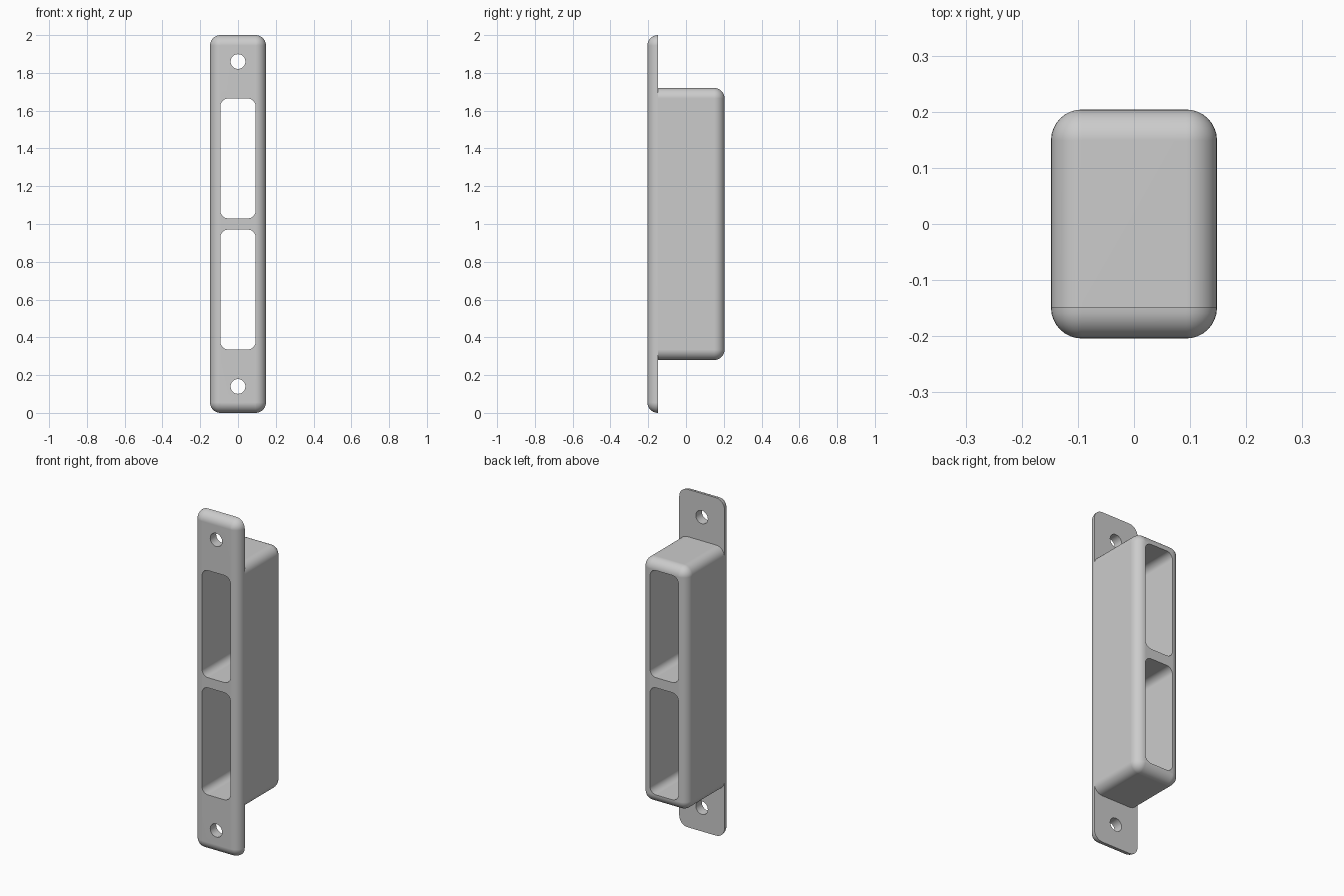
import bpy, bmesh, math

if "Cube" in bpy.data.objects:
    bpy.data.objects.remove(bpy.data.objects["Cube"])

HALF_W, DEPTH, SEAM, FILLET = 0.148, 0.204, -0.148, 0.055
SEG = 8

grey = bpy.data.materials.new("light_grey")
grey.use_nodes = True
colour = (0.6, 0.6, 0.6, 1)
grey.diffuse_color = colour
grey.node_tree.nodes["Principled BSDF"].inputs["Base Color"].default_value = colour


def outline(half_w, z0, z1, r, seg):
    """Rounded rectangle in x and z."""
    pts = []
    corners = [(half_w - r, z1 - r), (r - half_w, z1 - r),
               (r - half_w, z0 + r), (half_w - r, z0 + r)]
    for k, (cx, cz) in enumerate(corners):
        for i in range(seg + 1):
            a = math.pi / 2 * (k + i / seg)
            pts.append((cx + r * math.cos(a), cz + r * math.sin(a)))
    return pts


def loft(name, half_w, z0, z1, r, sections, seg=SEG):
    """Solid through rounded rectangles, each section being (y, inset)."""
    bm = bmesh.new()
    rings = []
    for y, d in sections:
        pts = outline(half_w - d, z0 + d, z1 - d, max(r - d, 0), seg)
        rings.append([bm.verts.new((x, y, z)) for x, z in pts])
    n = len(rings[0])
    for a, b in zip(rings, rings[1:]):
        for i in range(n):
            j = (i + 1) % n
            bm.faces.new((a[i], a[j], b[j], b[i]))
    bm.faces.new(rings[0])
    bm.faces.new(rings[-1])
    bmesh.ops.remove_doubles(bm, verts=bm.verts, dist=1e-5)
    bmesh.ops.recalc_face_normals(bm, faces=bm.faces)
    mesh = bpy.data.meshes.new(name)
    bm.to_mesh(mesh)
    bm.free()
    mesh.materials.append(grey)
    ob = bpy.data.objects.new(name, mesh)
    bpy.context.collection.objects.link(ob)
    return ob


def combine(target, other, operation):
    """Apply a boolean and discard the helper."""
    bpy.context.view_layer.objects.active = target
    mod = target.modifiers.new(operation, "BOOLEAN")
    mod.operation, mod.object, mod.solver = operation, other, "EXACT"
    bpy.ops.object.modifier_apply(modifier=mod.name)
    bpy.data.objects.remove(other)


# Quarter-round edge as (distance from the face, inset)
quarter = [(FILLET * (1 - math.cos(a)), FILLET * (1 - math.sin(a)))
           for a in (math.pi / 2 * i / SEG for i in range(SEG + 1))]

# Face plate, rounded in front and flat behind
plate = loft("strike_plate", HALF_W, 0, 2, FILLET,
             [(-DEPTH + t, d) for t, d in quarter] + [(SEAM, 0)])

# Deep housing, rounded at the back
housing = loft("housing", HALF_W, 0.28, 1.72, FILLET,
               [(SEAM, 0)] + [(DEPTH - t, d) for t, d in reversed(quarter)])
combine(plate, housing, "UNION")

# Two through pockets and two screw holes
through = [(-0.4, 0), (0.4, 0)]
for z0, z1 in ((0.336, 0.97), (1.03, 1.664)):
    combine(plate, loft("pocket_cutter", 0.093, z0, z1, 0.04, through), "DIFFERENCE")
for z in (0.14, 1.86):
    combine(plate, loft("screw_cutter", 0.039, z - 0.039, z + 0.039, 0.0389, through),
            "DIFFERENCE")

# Smooth fillets with crisp rims
bpy.ops.object.select_all(action="DESELECT")
plate.select_set(True)
bpy.context.view_layer.objects.active = plate
bpy.ops.object.shade_smooth_by_angle(angle=math.radians(30))
weighted = plate.modifiers.new("weighted_normals", "WEIGHTED_NORMAL")
weighted.keep_sharp = True
